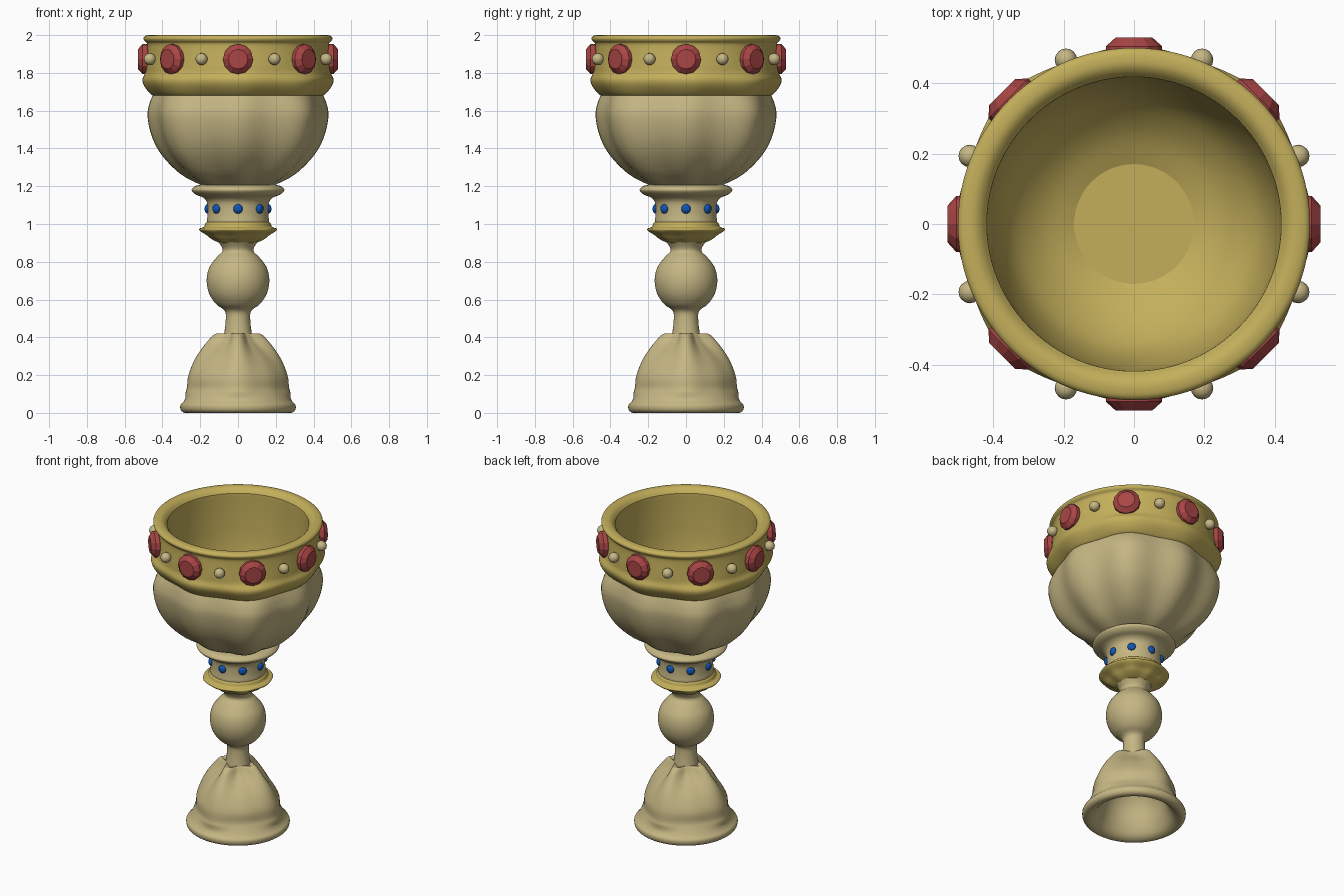
import bpy, math
from mathutils import Matrix, Vector

if "Cube" in bpy.data.objects:
    bpy.data.objects.remove(bpy.data.objects["Cube"])

TAU = 2 * math.pi


def material(name, color):
    m = bpy.data.materials.new(name)
    m.diffuse_color = (*color, 1)
    m.use_nodes = True
    m.node_tree.nodes["Principled BSDF"].inputs["Base Color"].default_value = m.diffuse_color
    return m


PALE = material("pale_gold", (0.56, 0.47, 0.23))
GOLD = material("rich_gold", (0.55, 0.43, 0.105))
RED = material("red_stone", (0.40, 0.06, 0.06))
BLUE = material("blue_stone", (0.005, 0.09, 0.45))


def spline(pts, steps, closed):
    """Catmull-Rom through the profile points."""
    n, out = len(pts), []
    get = (lambda i: pts[i % n]) if closed else (lambda i: pts[max(0, min(n - 1, i))])
    for i in range(n if closed else n - 1):
        a, b, c, d = (Vector(get(i + k)) for k in (-1, 0, 1, 2))
        for s in range(steps):
            t = s / steps
            out.append(0.5 * (2 * b + (c - a) * t + (2 * a - 5 * b + 4 * c - d) * t * t
                              + (3 * b - a - 3 * c + d) * t ** 3))
    if not closed:
        out.append(Vector(pts[-1]))
    return out


def lobes(t):          # big lobes on the diagonals, lesser ones on the axes
    return -0.25 * (1 + math.cos(4 * t)) - 0.30 * (1 - math.cos(8 * t))


def ridge(t):          # four narrow ridges on the axes
    return ((1 + math.cos(4 * t)) / 2) ** 2 - 1


def lathe(name, pts, mat, wave=lobes, segs=96, steps=4, closed=False,
          smooth=True, matrix=None):
    """Revolve (radius, height, wave depth) points about z."""
    pts = [(*p, 0)[:3] for p in pts]
    prof = spline(pts, steps, closed) if steps > 1 else [Vector(p) for p in pts]
    verts, rows = [], []
    for r, z, a in prof:
        if r < 1e-4:
            rows.append([len(verts)] * segs)
            verts.append((0, 0, z))
            continue
        rows.append(list(range(len(verts), len(verts) + segs)))
        for j in range(segs):
            t = TAU * j / segs
            q = max(r + a * wave(t), 0.01)
            verts.append((q * math.cos(t), q * math.sin(t), z))
    faces = []
    for i in range(len(rows) if closed else len(rows) - 1):
        lo, hi = rows[i], rows[(i + 1) % len(rows)]
        for j in range(segs):
            k = (j + 1) % segs
            f = list(dict.fromkeys((lo[j], lo[k], hi[k], hi[j])))
            if len(f) > 2:
                faces.append(f)
    me = bpy.data.meshes.new(name)
    me.from_pydata(verts, [], faces)
    me.materials.append(mat)
    if smooth:
        me.polygons.foreach_set("use_smooth", [True] * len(faces))
        me.set_sharp_from_angle(angle=math.radians(40))
    ob = bpy.data.objects.new(name, me)
    if matrix:
        ob.matrix_world = matrix
    bpy.context.collection.objects.link(ob)
    return ob


def outward(angle, radius, z):
    """Place local +z pointing out from the axis."""
    return (Matrix.Rotation(angle, 4, 'Z') @ Matrix.Translation((radius, 0, z))
            @ Matrix.Rotation(math.pi / 2, 4, 'Y'))


# Hollow foot with four ridges
lathe("foot", [(0, 0.30), (0.08, 0.28), (0.16, 0.19), (0.20, 0.08), (0.235, 0.02),
               (0.275, 0.0), (0.301, 0.012), (0.305, 0.04), (0.288, 0.06),
               (0.278, 0.08, 0.004), (0.277, 0.11, 0.02), (0.27, 0.135, 0.022),
               (0.262, 0.20, 0.022), (0.225, 0.29, 0.04), (0.165, 0.375, 0.065),
               (0.115, 0.42, 0.045), (0.06, 0.40, 0.01)], PALE, wave=ridge)

# Stem with ball knop
lathe("stem", [(0.085, 0.34), (0.073, 0.42), (0.065, 0.49), (0.07, 0.54),
               (0.115, 0.575), (0.152, 0.63), (0.166, 0.70), (0.152, 0.77),
               (0.112, 0.825), (0.083, 0.855), (0.09, 0.885), (0.12, 0.925)], PALE)

# Gold ring with a wavy underside
lathe("stem_ring", [(0.05, 0.90), (0.10, 0.90, 0.01), (0.15, 0.92, 0.02),
                    (0.178, 0.942, 0.02), (0.205, 0.963, 0.008), (0.205, 0.976, 0.004),
                    (0.18, 0.985), (0.172, 1.005), (0.155, 1.012), (0.10, 1.012)], GOLD)

# Collar
lathe("collar", [(0.12, 0.99), (0.163, 1.00), (0.161, 1.05), (0.163, 1.11),
                 (0.185, 1.14), (0.222, 1.155), (0.244, 1.175), (0.24, 1.19),
                 (0.21, 1.205), (0.10, 1.21)], PALE)

# Lobed bowl
lathe("bowl", [(0.0, 1.195), (0.15, 1.195, 0.01), (0.215, 1.21, 0.025),
               (0.33, 1.265, 0.05), (0.43, 1.36, 0.06), (0.485, 1.46, 0.06),
               (0.508, 1.57, 0.058), (0.493, 1.64, 0.05), (0.46, 1.70, 0.03),
               (0.45, 1.76, 0.01)], PALE)

# Bowl lining with a flat bottom
lathe("lining_bottom", [(0, 1.29), (0.17, 1.29)], GOLD, steps=1)
lathe("bowl_lining", [(0.17, 1.29), (0.27, 1.345), (0.36, 1.45),
                      (0.405, 1.62), (0.417, 1.80), (0.418, 1.96)], GOLD)

# Rim band with a scalloped lower edge
lathe("rim_band", [(0.418, 1.94), (0.423, 1.975), (0.45, 1.998), (0.485, 1.998),
                   (0.50, 1.985), (0.496, 1.97), (0.482, 1.955), (0.481, 1.92),
                   (0.487, 1.84), (0.496, 1.80, 0.008), (0.517, 1.765, 0.022),
                   (0.51, 1.73, 0.028), (0.482, 1.69, 0.036), (0.455, 1.68, 0.03),
                   (0.425, 1.72)], GOLD, closed=True)

# Red stones, beads and blue studs
for i in range(8):
    a = TAU * i / 8
    lathe(f"red_stone_{i}", [(0.06, -0.02), (0.08, 0.01), (0.08, 0.03), (0.052, 0.055), (0, 0.055)],
          RED, segs=12, steps=1, smooth=False, matrix=outward(a, 0.475, 1.873))
    for name, ang, rad, z, size, flat, mat in (
            ("rim_bead", a + TAU / 16, 0.505, 1.873, 0.032, 1, PALE),
            ("blue_stud", a, 0.162, 1.08, 0.025, 0.6, BLUE)):
        ball = [(size * math.sin(math.pi * k / 8), -size * flat * math.cos(math.pi * k / 8))
                for k in range(9)]
        lathe(f"{name}_{i}", ball, mat, segs=16, steps=1, matrix=outward(ang, rad, z))
